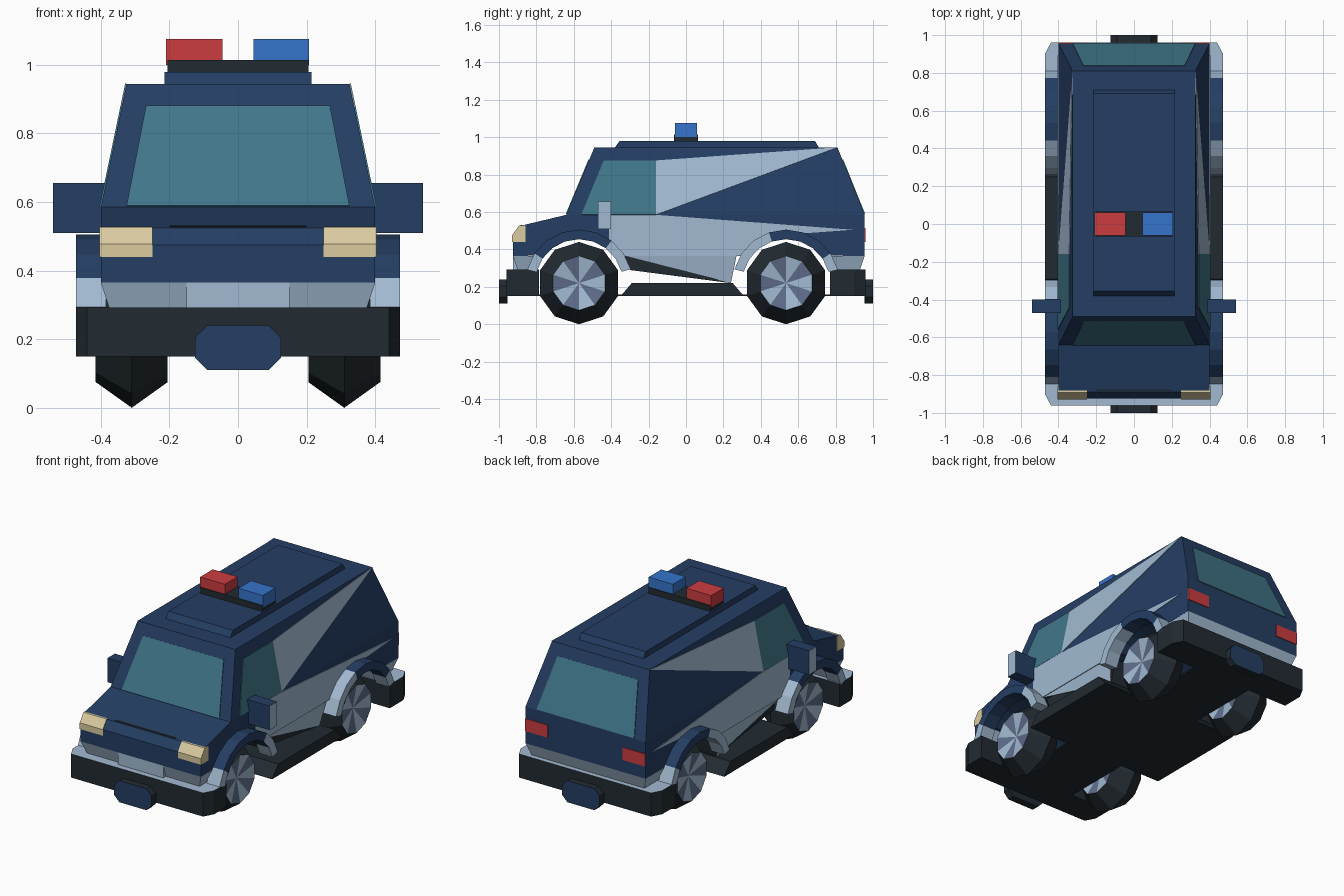
import bpy, bmesh
from math import sin, cos, radians, pi
from mathutils import Vector

cube = bpy.data.objects.get("Cube")
if cube:
    bpy.data.objects.remove(cube, do_unlink=True)


def material(name, *rgb):
    m = bpy.data.materials.new(name)
    m.use_nodes = True
    m.diffuse_color = (*rgb, 1)
    m.node_tree.nodes["Principled BSDF"].inputs["Base Color"].default_value = (*rgb, 1)
    return m


navy = material("navy paint", .018, .048, .125)
pale = material("pale blue paint", .36, .49, .64)
glass = material("teal glass", .051, .181, .25)
cream = material("cream lamp", .70, .60, .35)
red = material("red lamp", .60, .045, .052)
blue = material("blue lamp", .037, .174, .60)
black = material("black trim", .016, .024, .031)
steel = material("hub grey", .115, .156, .262)


def finish(name, bm, *mats):
    bmesh.ops.recalc_face_normals(bm, faces=bm.faces)
    mesh = bpy.data.meshes.new(name)
    bm.to_mesh(mesh)
    bm.free()
    for m in mats:
        mesh.materials.append(m)
    ob = bpy.data.objects.new(name, mesh)
    bpy.context.collection.objects.link(ob)
    return ob


def extrude(name, pts, vec, mat, cap=None):
    """Extrude a flat polygon along vec; cap recolours the face that ends up there."""
    bm = bmesh.new()
    vec = Vector(vec)
    low = [bm.verts.new(p) for p in pts]
    high = [bm.verts.new(Vector(p) + vec) for p in pts]
    bm.faces.new(low)
    top = bm.faces.new(high)
    for i in range(len(pts)):
        j = (i + 1) % len(pts)
        bm.faces.new((low[i], low[j], high[j], high[i]))
    if cap:
        top.material_index = 1
    return finish(name, bm, mat, *([cap] if cap else []))


def prism(name, yz, x0, x1, mat, cap=None):
    return extrude(name, [(x0, y, z) for y, z in yz], (x1 - x0, 0, 0), mat, cap)


def box(name, x0, x1, y0, y1, z0, z1, mat):
    return prism(name, [(y0, z0), (y1, z0), (y1, z1), (y0, z1)], x0, x1, mat)


def frustum(name, bottom, top, mat):
    """Each end is (half width, y0, y1, z)."""
    bm = bmesh.new()
    rings = [[bm.verts.new((x, y, z)) for x, y in ((-w, a), (w, a), (w, b), (-w, b))]
             for w, a, b, z in (bottom, top)]
    for r in rings:
        bm.faces.new(r)
    for i in range(4):
        j = (i + 1) % 4
        bm.faces.new((rings[0][i], rings[0][j], rings[1][j], rings[1][i]))
    return finish(name, bm, mat)


AXLES = {"front": -.572, "rear": .535}
AXLE_Z = .22
BELT, ROOF = .585, .945


def arc(cy, r, a0, a1, n=8):
    angles = [radians(a0 + (a1 - a0) * i / n) for i in range(n + 1)]
    return [(cy + r * cos(a), AXLE_Z + r * sin(a)) for a in angles]


# Lower body with wheel openings
prism("lower_body", [(-.925, .365), *arc(AXLES["front"], .245, 143, 37),
                     *arc(AXLES["rear"], .245, 143, 37), (.955, .365), (.955, BELT),
                     (-.64, BELT), (-.89, .525), (-.925, .475)], -.4, .4, navy)
frustum("front_skirt", (.375, -.9, -.81, .29), (.4, -.925, -.78, .365), pale)
frustum("rear_skirt", (.375, .775, .93, .29), (.4, .745, .955, .365), pale)
box("front_centre_panel", -.15, .15, -.925, -.85, .29, .365, pale)
prism("underbody", [(-.33, .365), (-.3, .29), (.24, .22), (.27, .365)], -.37, .37, black)

# Cabin and roof
frustum("cabin", (.4, -.64, .955, BELT), (.325, -.49, .81, ROOF), navy)
frustum("roof_panel", (.215, -.38, .71, ROOF), (.215, -.355, .69, .98), navy)
box("light_bar_base", -.205, .205, -.065, .065, .98, 1.015, black)
box("red_beacon", -.21, -.045, -.06, .06, 1.0, 1.075, red)
box("blue_beacon", .045, .207, -.06, .06, 1.0, 1.075, blue)


# Windscreen and rear window on the sloped ends
def end_window(name, y_low, y_high, direction):
    def y_at(z):
        return y_low + (y_high - y_low) * (z - BELT) / (ROOF - BELT)
    pts = [(x, y_at(z), z) for x, z in ((-.325, .588), (.325, .588), (.268, .88), (-.268, .88))]
    extrude(name, pts, (0, direction * .004, .002), glass)


end_window("windscreen", -.64, -.49, -1)
end_window("rear_window", .955, .81, 1)


# Thin panels lying on the sloped cabin sides
def cabin_side_panel(name, yz, s, mat):
    def x_at(z):
        return .4 - .075 * (z - BELT) / (ROOF - BELT)
    extrude(name, [(s * x_at(z), y, z) for y, z in yz], (s * .004, 0, .001), mat)


# Wheel arch ring, painted by segment
def wheel_arch(name, cy, s, navy_from, navy_to):
    bm = bmesh.new()
    loops = []
    for inner, outer in zip(arc(cy, .235, 165, 15), arc(cy, .286, 165, 15)):
        loops.append([bm.verts.new((s * x, y, z)) for x, (y, z) in
                      ((.385, inner), (.472, inner), (.472, outer), (.385, outer))])
    bm.faces.new(loops[0])
    bm.faces.new(loops[-1])
    for a, b in zip(loops, loops[1:]):
        for i in range(4):
            j = (i + 1) % 4
            bm.faces.new((a[i], a[j], b[j], b[i]))
    for f in bm.faces:
        c = f.calc_center_median()
        f.material_index = 0 if navy_from < c.y - cy < navy_to and c.z > .36 else 1
    finish(name, bm, navy, pale)


# Wheel: ridged tyre with a dished hub of alternating wedges
def wheel(name, cx, cy, n=10):
    bm = bmesh.new()
    rings = []
    for dx, r in ((-.105, .145), (0, .22), (.105, .145)):
        rings.append([bm.verts.new((cx + dx, cy + r * sin(2 * pi * i / n),
                                    AXLE_Z + r * cos(2 * pi * i / n))) for i in range(n)])
    hubs = [bm.verts.new((cx + d, cy, AXLE_Z)) for d in (-.08, .08)]
    for i in range(n):
        j = (i + 1) % n
        for a, b in zip(rings, rings[1:]):
            bm.faces.new((a[i], a[j], b[j], b[i]))
        for hub, ring in zip(hubs, (rings[0], rings[2])):
            bm.faces.new((hub, ring[i], ring[j])).material_index = 1 + i % 2
    finish(name, bm, black, pale, steel)


for side, s in (("left", 1), ("right", -1)):
    cabin_side_panel(side + "_side_window",
                     [(-.56, BELT), (-.16, BELT), (-.16, .875), (-.44, .875)], s, glass)
    cabin_side_panel(side + "_upper_stripe", [(-.16, BELT), (.81, ROOF), (-.16, .875)], s, pale)
    prism(side + "_lower_stripe", [(-.41, BELT), (-.16, BELT), (.893, .505),
                                   *arc(AXLES["rear"], .26, 100, 146),
                                   *arc(AXLES["front"], .26, 34, 52)], s * .4, s * .404, pale)
    extrude(side + "_skirt", [(s * .4, -.33, .365), (s * .4, .27, .365), (s * .375, .24, .22)],
            (-s * .004, 0, 0), pale)
    wheel_arch(side + "_front_arch", AXLES["front"], s, -.24, .17)
    wheel_arch(side + "_rear_arch", AXLES["rear"], s, -.075, .275)
    for end, cy in AXLES.items():
        wheel(f"{side}_{end}_wheel", s * .31, cy)
    # Lamps and mirrors
    prism(side + "_headlight", [(-.929, .44), (-.929, .477), (-.893, .527), (-.858, .527),
                                (-.858, .44)], s * .25, s * .404, cream)
    box(side + "_tail_light", s * .25, s * .4, .95, .96, .44, .515, red)
    prism(side + "_mirror", [(-.47, .51), (-.4, .51), (-.4, .655), (-.47, .655)],
          s * .385, s * .54, navy, pale)

# Bumpers with pale tops, and octagonal plates
for end, s, inner in (("front", -1, .785), ("rear", 1, .77)):
    plan = [(-.472, inner), (-.472, .9), (-.44, .96), (.44, .96), (.472, .9), (.472, inner)]
    extrude(end + "_bumper", [(x, s * y, .15) for x, y in plan], (0, 0, .142), black, pale)
    octagon = [(sx * x, z) for sx, order in ((1, 1), (-1, -1))
               for x, z in [(.09, .11), (.125, .145), (.125, .205), (.09, .24)][::order]]
    extrude(end + "_plate", [(x, s * .955, z) for x, z in octagon], (0, s * .045, 0), black, navy)

# Floor, sills and bonnet slot
box("floor", -.2, .2, -.9, .9, .15, .16, black)
prism("sills", [(-.35, .15), (.31, .15), (.25, .22), (-.29, .22)], -.472, .472, black)
extrude("bonnet_slot", [(-.2, -.885, .527), (.2, -.885, .527), (.2, -.875, .529),
                        (-.2, -.875, .529)], (0, 0, .003), black)
